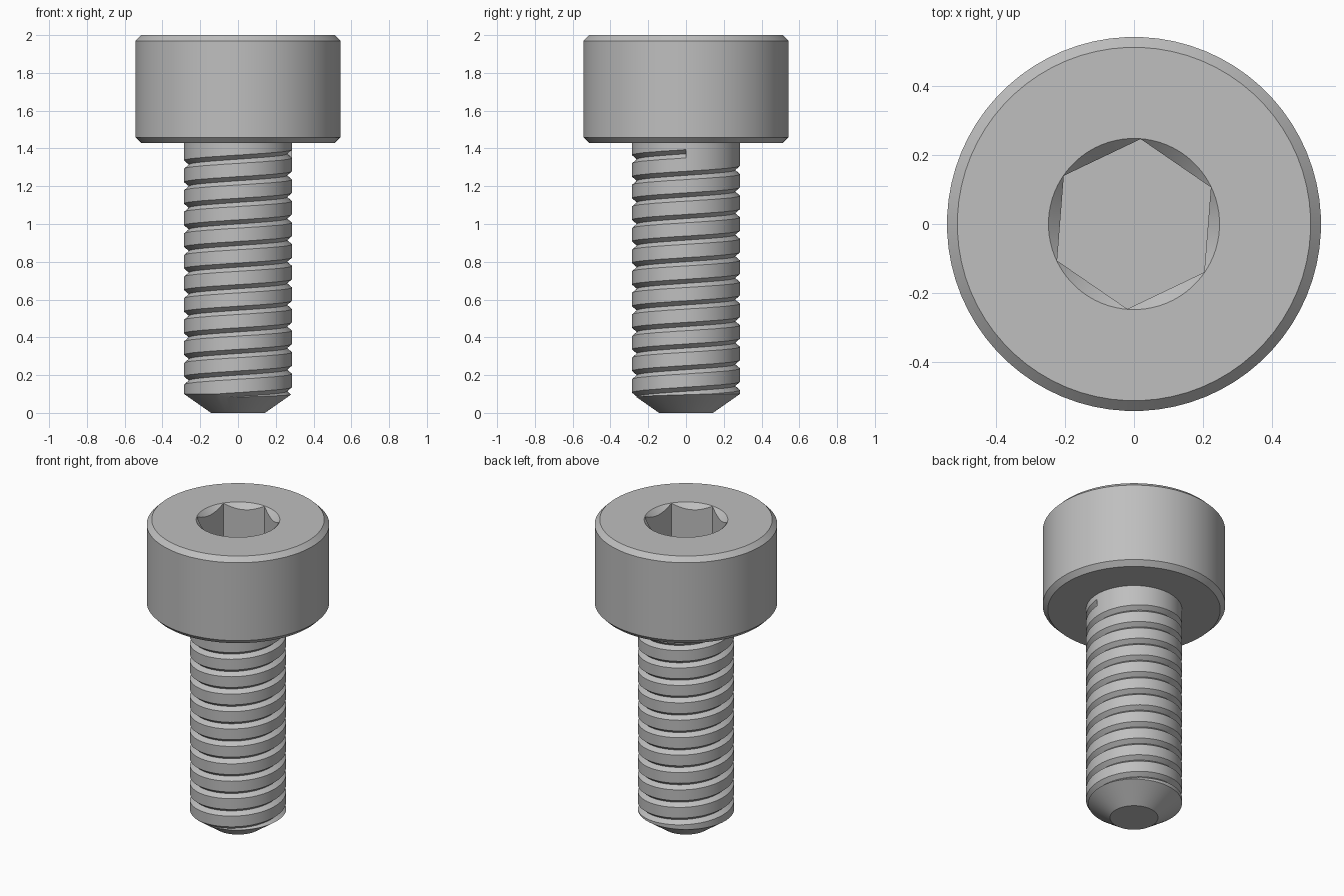
import bpy, bmesh
from math import sin, cos, tau, radians

cube = bpy.data.objects.get("Cube")
if cube:
    bpy.data.objects.remove(cube, do_unlink=True)

SEGMENTS = 72
SHANK_R = 0.2857
SHANK_LENGTH = 1.4286
PITCH = 0.1143
TURNS = 12

steel = bpy.data.materials.new("grey steel")
steel.use_nodes = True
grey = (0.52, 0.52, 0.52, 1)
steel.diffuse_color = grey
steel.node_tree.nodes["Principled BSDF"].inputs["Base Color"].default_value = grey


def finish(name, bm):
    bmesh.ops.recalc_face_normals(bm, faces=bm.faces)
    mesh = bpy.data.meshes.new(name)
    bm.to_mesh(mesh)
    bm.free()
    mesh.materials.append(steel)
    obj = bpy.data.objects.new(name, mesh)
    bpy.context.collection.objects.link(obj)
    return obj


def skin(name, rings):
    """Join a row of closed rings with quads and cap both ends."""
    bm = bmesh.new()
    loops = [[bm.verts.new(p) for p in ring] for ring in rings]
    n = len(loops[0])
    for a, b in zip(loops, loops[1:]):
        for i in range(n):
            j = (i + 1) % n
            bm.faces.new((a[i], a[j], b[j], b[i]))
    bm.faces.new(loops[0])
    bm.faces.new(loops[-1])
    return finish(name, bm)


def turned(name, profile, sides=SEGMENTS, start=0.5 * tau / SEGMENTS):
    """Turn a profile of (radius, height) points around the z axis."""
    angles = [start + tau * i / sides for i in range(sides)]
    return skin(name, [[(r * cos(a), r * sin(a), z) for a in angles]
                       for r, z in profile])


def cut(obj, cutter):
    mod = obj.modifiers.new("cut", "BOOLEAN")
    mod.operation = "DIFFERENCE"
    mod.solver = "EXACT"
    mod.object = cutter
    bpy.context.view_layer.objects.active = obj
    bpy.ops.object.modifier_apply(modifier=mod.name)
    bpy.data.objects.remove(cutter, do_unlink=True)


def smooth(obj):
    bpy.ops.object.select_all(action="DESELECT")
    obj.select_set(True)
    bpy.context.view_layer.objects.active = obj
    bpy.ops.object.shade_smooth_by_angle(angle=radians(25))


# Cylindrical head with chamfered rims
head = turned("head", [(0.513, SHANK_LENGTH), (0.543, 1.459),
                       (0.543, 1.97), (0.513, 2)])

# Hexagonal socket with a countersunk mouth
cut(head, turned("socket_cutter", [(0.2474, 1.714), (0.2474, 2.1)],
                 sides=6, start=radians(25.5)))
cut(head, turned("countersink_cutter", [(0.2, 1.9515), (0.2985, 2.05)]))

# Shank with a tapered tip
shank = turned("threaded_shank", [(0.143, 0), (SHANK_R, 0.1),
                                  (SHANK_R, SHANK_LENGTH + 0.01)])

# Helical V groove ending just under the head
DEPTH, HALF_WIDTH, OVERSHOOT = 0.026, 0.022, 0.02
outer = SHANK_R + OVERSHOOT
flare = HALF_WIDTH * (DEPTH + OVERSHOOT) / DEPTH
section = [(SHANK_R - DEPTH, 0), (outer, -flare), (outer, flare)]
rings = []
for i in range(TURNS * SEGMENTS + 1):
    a = tau * i / SEGMENTS
    rise = PITCH * i / SEGMENTS
    rings.append([(r * cos(a), r * sin(a), z + rise) for r, z in section])
cut(shank, skin("groove_cutter", rings))

for part in (head, shank):
    smooth(part)
